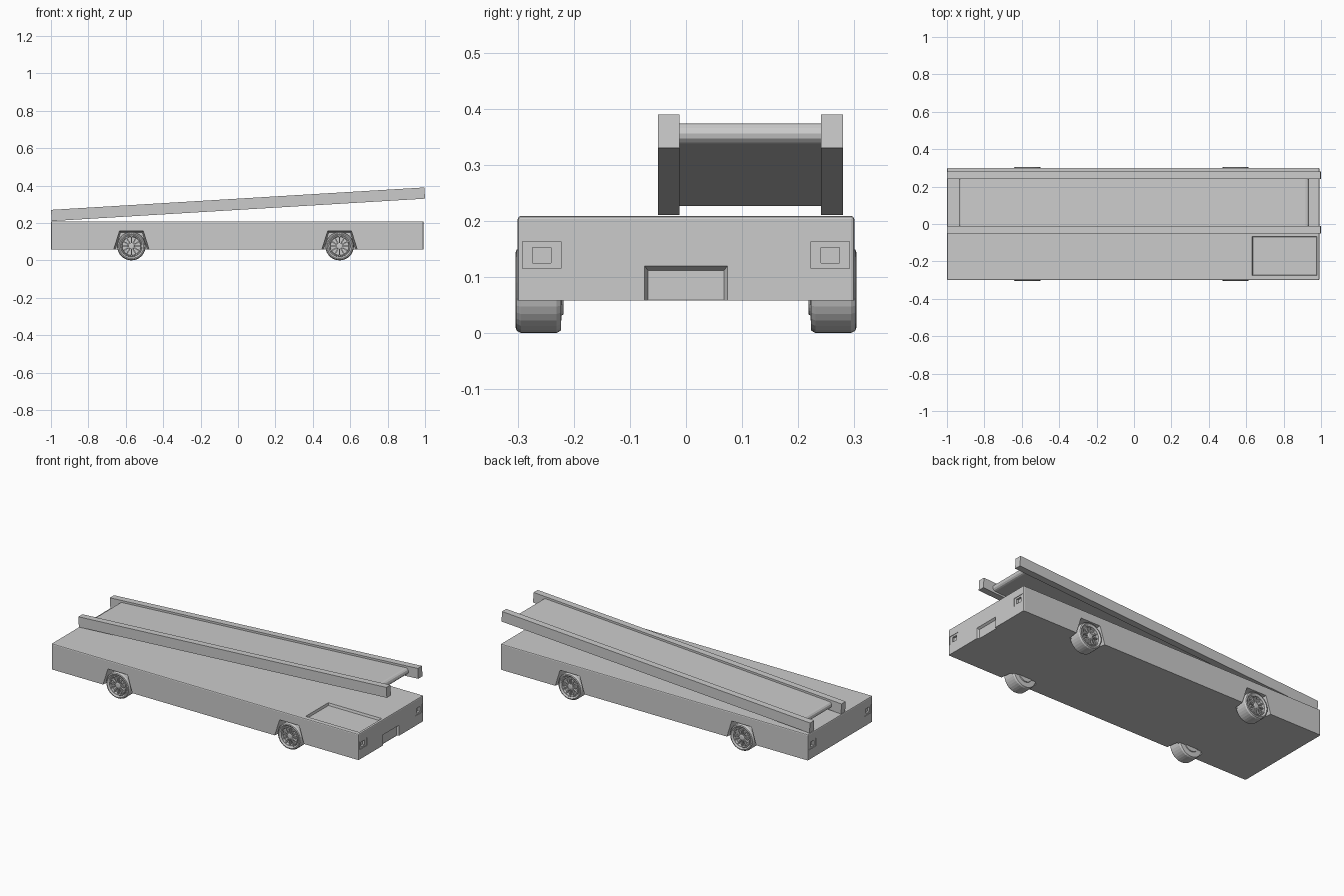
import bpy, bmesh, math
from mathutils import Vector, Matrix

if "Cube" in bpy.data.objects:
    bpy.data.objects.remove(bpy.data.objects["Cube"])

grey = bpy.data.materials.new("plain grey")
grey.diffuse_color = (0.6, 0.6, 0.6, 1)
grey.use_nodes = True
grey.node_tree.nodes["Principled BSDF"].inputs["Base Color"].default_value = grey.diffuse_color


def make(name, bm):
    bmesh.ops.recalc_face_normals(bm, faces=bm.faces)
    me = bpy.data.meshes.new(name)
    bm.to_mesh(me)
    bm.free()
    me.materials.append(grey)
    ob = bpy.data.objects.new(name, me)
    bpy.context.collection.objects.link(ob)
    return ob


def loft(bm, a, b):
    """Closed solid between two matching outlines."""
    va, vb = [bm.verts.new(p) for p in a], [bm.verts.new(p) for p in b]
    bm.faces.new(va)
    bm.faces.new(vb)
    for i in range(len(a)):
        j = (i + 1) % len(a)
        bm.faces.new((va[i], va[j], vb[j], vb[i]))


def box(bm, x0, x1, y0, y1, z0, z1):
    ring = lambda z: [(x0, y0, z), (x1, y0, z), (x1, y1, z), (x0, y1, z)]
    loft(bm, ring(z0), ring(z1))


def cut(target, outer, inner):
    bm = bmesh.new()
    loft(bm, outer, inner)
    cutter = make("cutter", bm)
    cutter.hide_render = True
    mod = target.modifiers.new("cut", 'BOOLEAN')
    mod.operation, mod.solver, mod.object = 'DIFFERENCE', 'EXACT', cutter
    bpy.context.view_layer.objects.active = target
    bpy.ops.object.modifier_apply(modifier=mod.name)
    bpy.data.objects.remove(cutter)


# Chassis body: slab with softened top and corner edges
X0, X1, Y, Z0, Z1 = -1.0, 0.992, 0.3, 0.058, 0.209
bm = bmesh.new()
box(bm, X0, X1, -Y, Y, Z0, Z1)
edges = [e for e in bm.edges if max(v.co.z for v in e.verts) > 0.1]
bmesh.ops.bevel(bm, geom=edges, offset=0.006, segments=2, profile=0.5, affect='EDGES')
body = make("chassis_body", bm)

# Tapered wheel arches
AXLES = (-0.57, 0.543)
for x in AXLES:
    for s in (-1, 1):
        def arch(y, k):
            return [(x + dx * k, s * y, z) for dx, z in
                    ((-0.098, 0.05), (-0.064, 0.158 - (1 - k) * 0.08),
                     (0.064, 0.158 - (1 - k) * 0.08), (0.098, 0.05))]
        cut(body, arch(0.305, 1.0), arch(0.235, 0.9))


# Lamps: shallow bezel with deeper lens pocket, at both ends
def end_rect(x, yc, hw, z0, z1):
    return [(x, yc - hw, z0), (x, yc + hw, z0), (x, yc + hw, z1), (x, yc - hw, z1)]


for xf, d in ((X1, 1), (X0, -1)):
    for yc in (-0.257, 0.257):
        cut(body, end_rect(xf + d * 0.005, yc, 0.034, 0.115, 0.163),
            end_rect(xf - d * 0.003, yc, 0.034, 0.115, 0.163))
        cut(body, end_rect(xf + d * 0.005, yc, 0.0165, 0.125, 0.153),
            end_rect(xf - d * 0.015, yc, 0.0165, 0.125, 0.153))

# Tow recess in the front end
cut(body, end_rect(X1 + 0.002, 0, 0.075, 0.05, 0.121),
    end_rect(X1 - 0.012, 0, 0.068, 0.059, 0.112))


# Driver's deck recess
def deck(z, i):
    return [(0.63 + i, -0.277 + i, z), (0.98 - i, -0.277 + i, z),
            (0.98 - i, -0.065 - i, z), (0.63 + i, -0.065 - i, z)]


cut(body, deck(0.215, 0), deck(0.195, 0.005))

# Conveyor: two tilted rails with a round-ended belt between
TILT = Matrix.Translation((0, 0, 0.3)) @ Matrix.Rotation(-math.atan(0.06), 4, 'Y')
L = 1.0 / math.cos(math.atan(0.06)) - 0.0018
for name, y0, y1 in (("conveyor_rail_front", -0.05, -0.012), ("conveyor_rail_back", 0.241, 0.28)):
    bm = bmesh.new()
    box(bm, -L, L, y0, y1, -0.03, 0.03)
    bm.transform(TILT)
    make(name, bm)

R, HALF, N = 0.0185, 0.92, 6
outline = []
for cx, start in ((HALF, -90), (-HALF, 90)):
    for i in range(N + 1):
        a = math.radians(start + 180 * i / N)
        outline.append((cx + R * math.cos(a), R * math.sin(a)))
bm = bmesh.new()
loft(bm, [(x, -0.012, z) for x, z in outline], [(x, 0.241, z) for x, z in outline])
bm.transform(TILT)
make("conveyor_belt", bm)


# Wheels: lathed tyre and rim around Y, outer face towards -Y
def lathe(bm, profile, n=32):
    rings = []
    for i in range(n):
        a = 2 * math.pi * i / n
        rings.append([bm.verts.new((r * math.cos(a), y, r * math.sin(a))) for r, y in profile])
    for i in range(n):
        p, q = rings[i], rings[(i + 1) % n]
        for j in range(len(profile) - 1):
            bm.faces.new((p[j], p[j + 1], q[j + 1], q[j]))
    bm.faces.new([r[0] for r in rings])
    bm.faces.new([r[-1] for r in rings])


def wheel(name, x, s):
    bm = bmesh.new()
    # tyre, rim lip and recessed dish
    lathe(bm, [(0.018, -0.287), (0.049, -0.287), (0.051, -0.302), (0.056, -0.302),
               (0.058, -0.299), (0.066, -0.304), (0.072, -0.302), (0.0765, -0.294),
               (0.0765, -0.231), (0.072, -0.223), (0.045, -0.222), (0.043, -0.218)])
    # hub cap
    lathe(bm, [(0.010, -0.299), (0.016, -0.297), (0.018, -0.285)], 16)
    # spokes and bolts
    for i in range(12):
        part = bmesh.new()
        box(part, 0.015, 0.050, -0.297, -0.286, -0.0032, 0.0032)
        part.transform(Matrix.Rotation(2 * math.pi * i / 12, 4, 'Y'))
        tmp = bpy.data.meshes.new("tmp")
        part.to_mesh(tmp)
        part.free()
        bm.from_mesh(tmp)
        bpy.data.meshes.remove(tmp)
    if s > 0:
        bm.transform(Matrix.Rotation(math.pi, 4, 'Z'))
    bm.transform(Matrix.Translation((x, 0, 0.0765)))
    make(name, bm)


for x, end in zip(AXLES, ("rear", "front")):
    for s, side in ((-1, "right"), (1, "left")):
        wheel(f"{end}_{side}_wheel", x, s)
